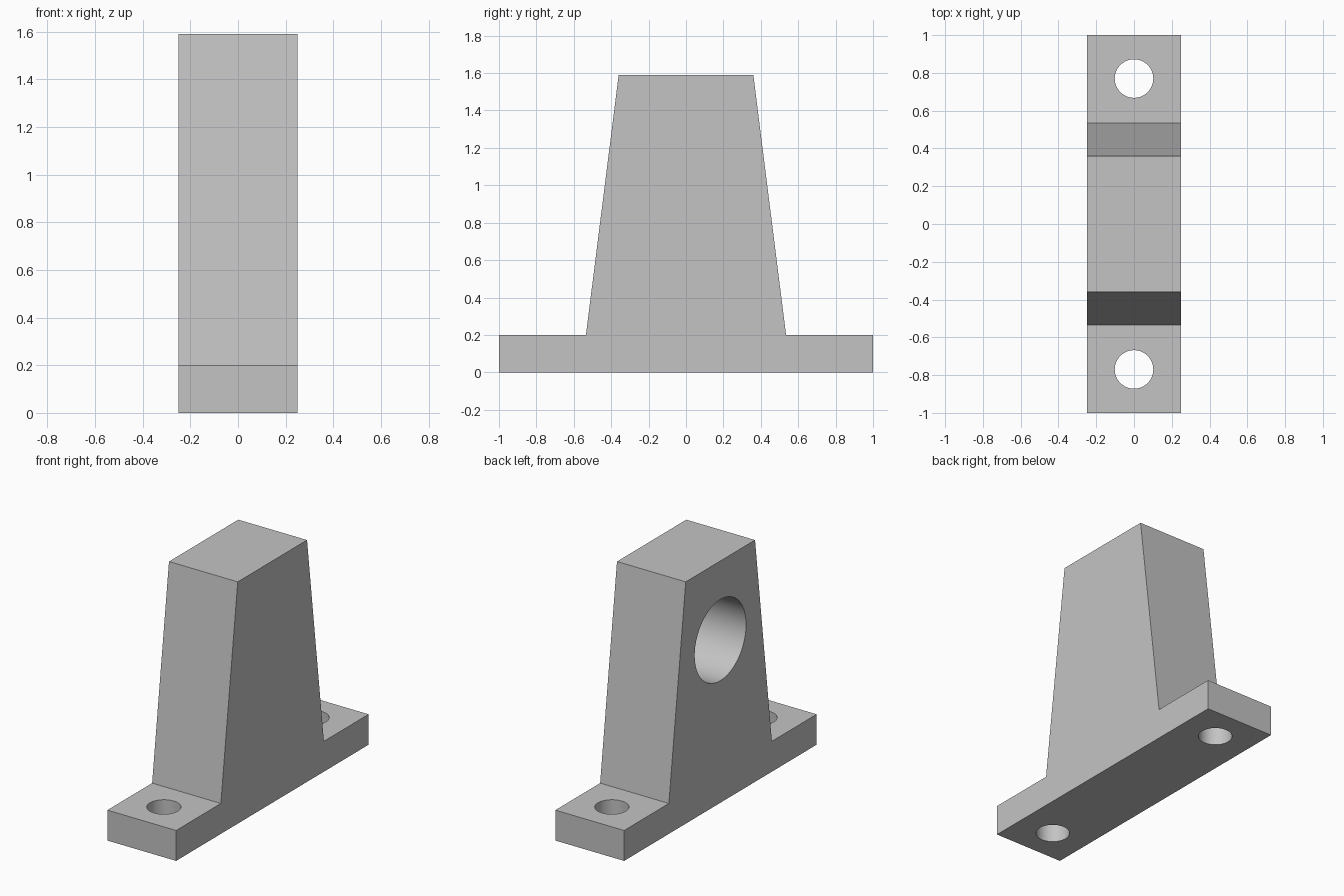
import bpy
import bmesh
import math

default = bpy.data.objects.get("Cube")
if default:
    bpy.data.objects.remove(default, do_unlink=True)

WIDTH, LENGTH, HEIGHT = 0.5, 2.0, 1.59
BASE = 0.2
HALF_BOTTOM, HALF_TOP = 0.535, 0.36
BOLT_Y, BOLT_R = 0.77, 0.102
BORE_Z, BORE_R, BORE_DEPTH = 1.07, 0.267, 0.4

grey = bpy.data.materials.new("plain grey")
grey.use_nodes = True
colour = (0.55, 0.55, 0.55, 1)
grey.diffuse_color = colour
grey.node_tree.nodes["Principled BSDF"].inputs["Base Color"].default_value = colour

# Bracket body: half profile mirrored in y, extruded across the width
half = [(LENGTH / 2, 0), (LENGTH / 2, BASE), (HALF_BOTTOM, BASE), (HALF_TOP, HEIGHT)]
profile = half + [(-y, z) for y, z in reversed(half)]
bm = bmesh.new()
side = bm.faces.new([bm.verts.new((-WIDTH / 2, y, z)) for y, z in profile])
extruded = bmesh.ops.extrude_face_region(bm, geom=[side])["geom"]
bmesh.ops.translate(bm, vec=(WIDTH, 0, 0),
                    verts=[v for v in extruded if isinstance(v, bmesh.types.BMVert)])
bmesh.ops.recalc_face_normals(bm, faces=bm.faces)
mesh = bpy.data.meshes.new("bracket_body")
bm.to_mesh(mesh)
bm.free()
mesh.materials.append(grey)
body = bpy.data.objects.new("bracket_body", mesh)
bpy.context.collection.objects.link(body)


def drill(name, radius, depth, location, rotation=(0, 0, 0)):
    """Cut a round hole out of the body."""
    bpy.ops.mesh.primitive_cylinder_add(vertices=64, radius=radius, depth=depth,
                                        location=location, rotation=rotation)
    cutter = bpy.context.object
    cutter.name = name
    cutter.hide_render = True
    cutter.data.materials.append(grey)
    cut = body.modifiers.new(name, "BOOLEAN")
    cut.operation = "DIFFERENCE"
    cut.solver = "EXACT"
    cut.object = cutter
    bpy.ops.object.select_all(action="DESELECT")
    body.select_set(True)
    bpy.context.view_layer.objects.active = body
    bpy.ops.object.modifier_apply(modifier=name)
    bpy.data.objects.remove(cutter, do_unlink=True)


# Bolt holes through both feet
for sign in (-1, 1):
    drill("bolt_hole", BOLT_R, BASE * 2, (0, sign * BOLT_Y, BASE / 2))

# Blind bore, open on the right side only
drill("shaft_bore", BORE_R, BORE_DEPTH * 2, (-WIDTH / 2, 0, BORE_Z), (0, math.pi / 2, 0))

bpy.ops.object.shade_smooth_by_angle(angle=math.radians(25))
# Slope edges stay crisp
for edge in body.data.edges:
    a, b = (body.data.vertices[i].co for i in edge.vertices)
    if abs(abs(a.x - b.x) - WIDTH) < 0.001:
        edge.use_edge_sharp = True
